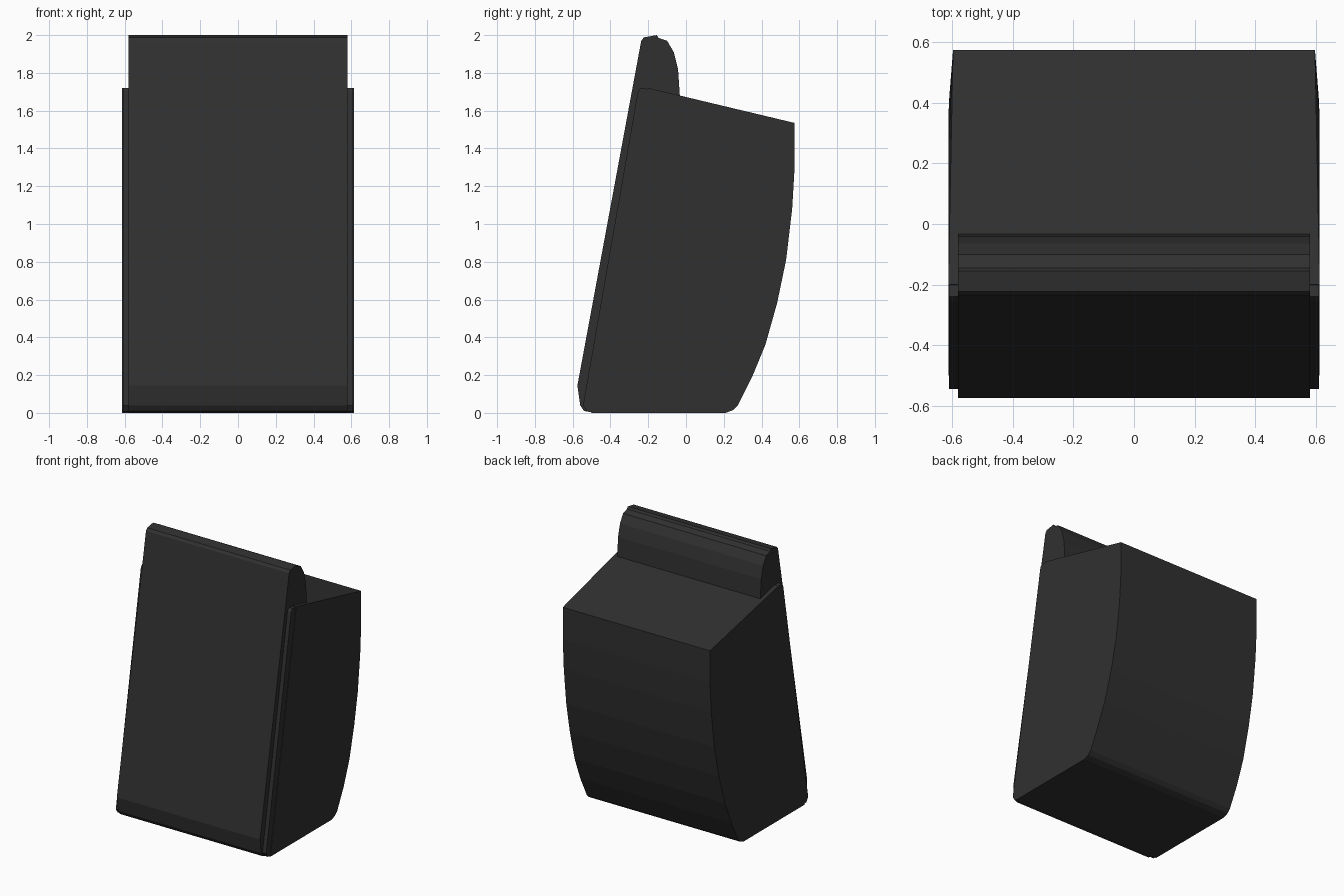
import bpy, bmesh, math
from mathutils import Matrix, Vector

if "Cube" in bpy.data.objects:
    bpy.data.objects.remove(bpy.data.objects["Cube"])

dark = bpy.data.materials.new("charcoal")
dark.diffuse_color = (0.03, 0.03, 0.03, 1)
dark.use_nodes = True
dark.node_tree.nodes["Principled BSDF"].inputs["Base Color"].default_value = dark.diffuse_color


def finish(bm, name):
    bmesh.ops.recalc_face_normals(bm, faces=bm.faces)
    me = bpy.data.meshes.new(name)
    bm.to_mesh(me)
    bm.free()
    me.materials.append(dark)
    ob = bpy.data.objects.new(name, me)
    bpy.context.collection.objects.link(ob)
    return ob


def extrude_profile(name, pts, half_width):
    """Extrude a (y, z) side profile across x; half_width is a function of y."""
    bm = bmesh.new()
    sides = [[bm.verts.new((s * half_width(y), y, z)) for y, z in pts] for s in (-1, 1)]
    for ring in sides:
        bm.faces.new(ring)
    a, b = sides
    n = len(pts)
    for i in range(n):
        j = (i + 1) % n
        bm.faces.new((a[i], a[j], b[j], b[i]))
    return finish(bm, name)


# Housing with sloping top and curved back
extrude_profile("housing", [
    (-0.50, 0), (-0.20, 1.72), (0.575, 1.535), (0.575, 1.30), (0.562, 1.08),
    (0.53, 0.81), (0.482, 0.58), (0.42, 0.36), (0.35, 0.19), (0.275, 0.04),
    (0.25, 0.015), (0.21, 0)],
    lambda y: 0.613 - 0.08 * max(0.0, y - 0.38))

# Thin rim between housing and front panel
extrude_profile("rim", [
    (-0.497, 0.003), (-0.525, 0.008), (-0.545, 0.04), (-0.255, 1.70),
    (-0.24, 1.72), (-0.20, 1.715)],
    lambda y: 0.61)

# Front panel that folds over at the top into a lip
panel = extrude_profile("front_panel", [
    (-0.50, 0.003), (-0.54, 0.01), (-0.56, 0.04), (-0.575, 0.145),
    (-0.237, 1.97), (-0.223, 1.988), (-0.155, 2.0), (-0.145, 1.985), (-0.10, 1.97),
    (-0.065, 1.91), (-0.042, 1.82), (-0.032, 1.67), (-0.19, 1.70)],
    lambda y: 0.581)

# Faceted dimple cut into the panel, square to its slope
bm = bmesh.new()
bmesh.ops.create_cone(bm, cap_ends=True, segments=7, radius1=0.205, radius2=0.115, depth=0.12)
tilt = math.atan2(0.338, 1.825)
rot = Matrix.Rotation(-math.pi / 2 - tilt, 4, 'X')
centre = Vector((0.0, -0.575 + (0.585 - 0.145) * 0.1852, 0.585))
inward = rot.to_3x3() @ Vector((0, 0, 1))
if inward.y < 0:
    rot = Matrix.Rotation(math.pi, 4, 'X') @ rot
    inward = -inward
bm.transform(Matrix.Translation(centre + inward * 0.028) @ rot @ Matrix.Rotation(0.2, 4, 'Z'))
cutter = finish(bm, "dimple_cutter")
# The rim is cut too, so the dimple floor stays clear
for ob in (panel, bpy.data.objects["rim"], bpy.data.objects["housing"]):
    mod = ob.modifiers.new("dimple", 'BOOLEAN')
    mod.operation = 'DIFFERENCE'
    mod.solver = 'EXACT'
    mod.object = cutter
cutter.hide_render = True
cutter.hide_viewport = True
